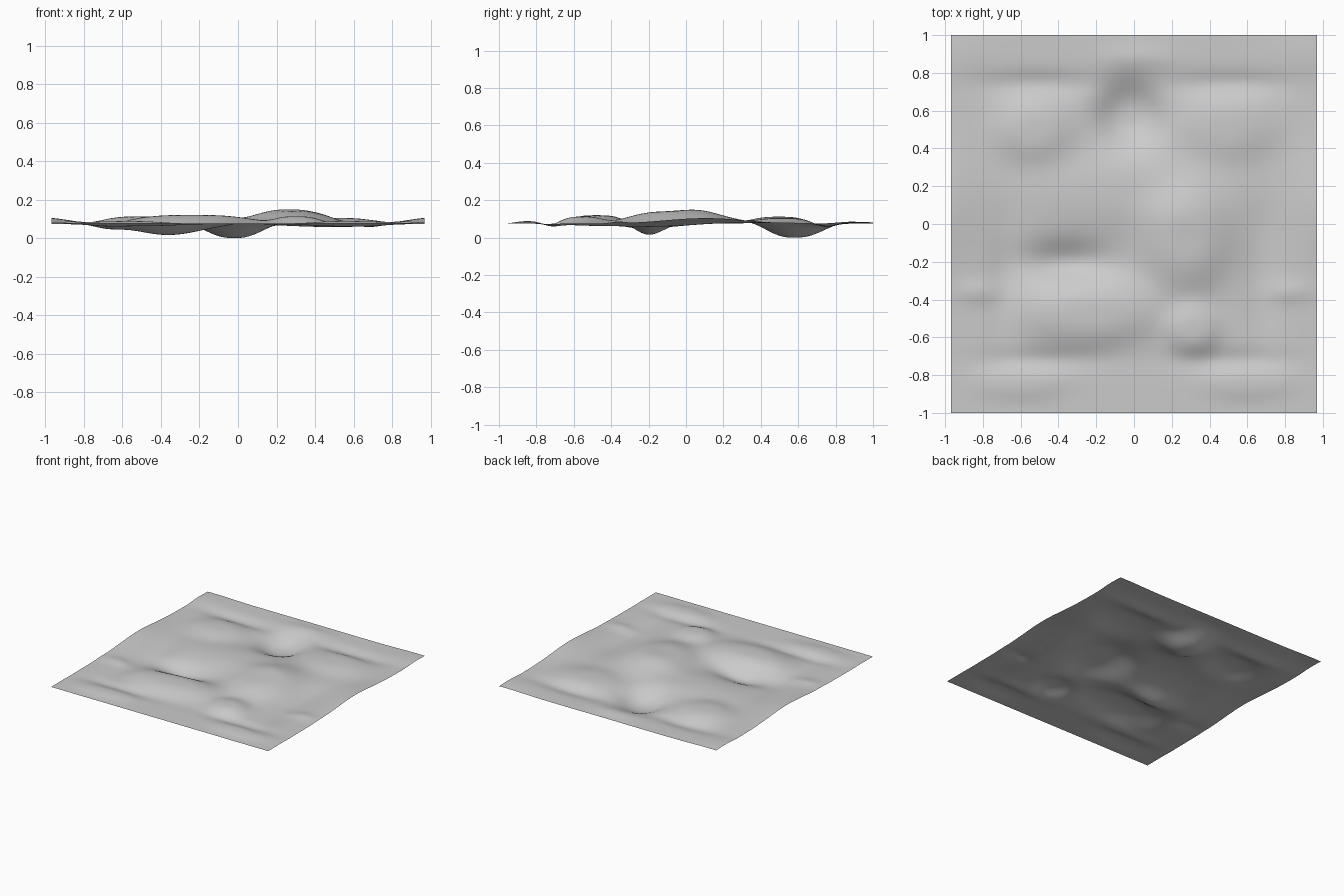
import bpy
import bmesh
from math import exp

cube = bpy.data.objects.get("Cube")
if cube:
    bpy.data.objects.remove(cube, do_unlink=True)

WIDTH, LENGTH, BASE = 1.94, 2.0, 0.07


def mound(x, y, cx, cy, rx, ry, height, power=1.0):
    """Soft elliptical mound, or a hollow when height is negative."""
    d = ((x - cx) / rx) ** 2 + ((y - cy) / ry) ** 2
    return height * exp(-d ** power)


# Hills and hollows: centre x, centre y, radius x, radius y, height, steepness
features = {
    "main hill": (0.28, -0.08, 0.23, 0.27, 0.065, 1.5),
    "wide front hill": (-0.24, -0.47, 0.36, 0.18, 0.045, 1.6),
    "small front hill": (0.31, -0.56, 0.14, 0.13, 0.037, 1.5),
    "back right hill": (-0.53, 0.5, 0.2, 0.17, 0.037, 1.5),
    "back left hill": (0.5, 0.52, 0.25, 0.18, 0.03, 1.5),
    "middle plateau": (0, 0.17, 0.6, 0.2, 0.025, 1.4),
    "long hollow": (-0.36, -0.2, 0.24, 0.11, -0.06, 1),
    "deep hollow": (-0.02, 0.58, 0.17, 0.17, -0.075, 1.3),
    "back rim": (0.02, 0.88, 0.2, 0.07, 0.012, 1),
}

# Low swells repeated on both sides
paired = {
    "front swell": (0.6, -0.84, 0.24, 0.09, 0.014, 1.4),
    "front groove": (0.5, -0.72, 0.3, 0.06, -0.015, 1),
    "back groove": (0.5, 0.74, 0.3, 0.07, -0.022, 1),
    "side ripple": (0.82, -0.36, 0.12, 0.06, 0.012, 1),
    "side trough": (0.68, -0.25, 0.1, 0.4, -0.018, 1),
    "side edge": (1, 0.1, 0.16, 0.3, 0.03, 1),
    "back corner": (0.9, 0.9, 0.2, 0.15, 0.01, 1),
}


def height_at(x, y):
    z = BASE + sum(mound(x, y, *f) for f in features.values())
    for f in paired.values():
        z += mound(x, y, *f) + mound(-x, y, *f)
    return z


# Single smooth sheet shaped by the height function
bm = bmesh.new()
bmesh.ops.create_grid(bm, x_segments=110, y_segments=110, size=1)
for v in bm.verts:
    v.co.x *= WIDTH / 2
    v.co.y *= LENGTH / 2
    v.co.z = height_at(v.co.x, v.co.y)
lowest = min(v.co.z for v in bm.verts)
for v in bm.verts:
    v.co.z -= lowest
for f in bm.faces:
    f.smooth = True
mesh = bpy.data.meshes.new("terrain_sheet")
bm.to_mesh(mesh)
bm.free()
terrain = bpy.data.objects.new("terrain_sheet", mesh)
bpy.context.collection.objects.link(terrain)

# Plain grey surface
grey = bpy.data.materials.new("plain_grey")
grey.use_nodes = True
colour = (0.6, 0.6, 0.6, 1)
grey.diffuse_color = colour
grey.node_tree.nodes["Principled BSDF"].inputs["Base Color"].default_value = colour
mesh.materials.append(grey)
